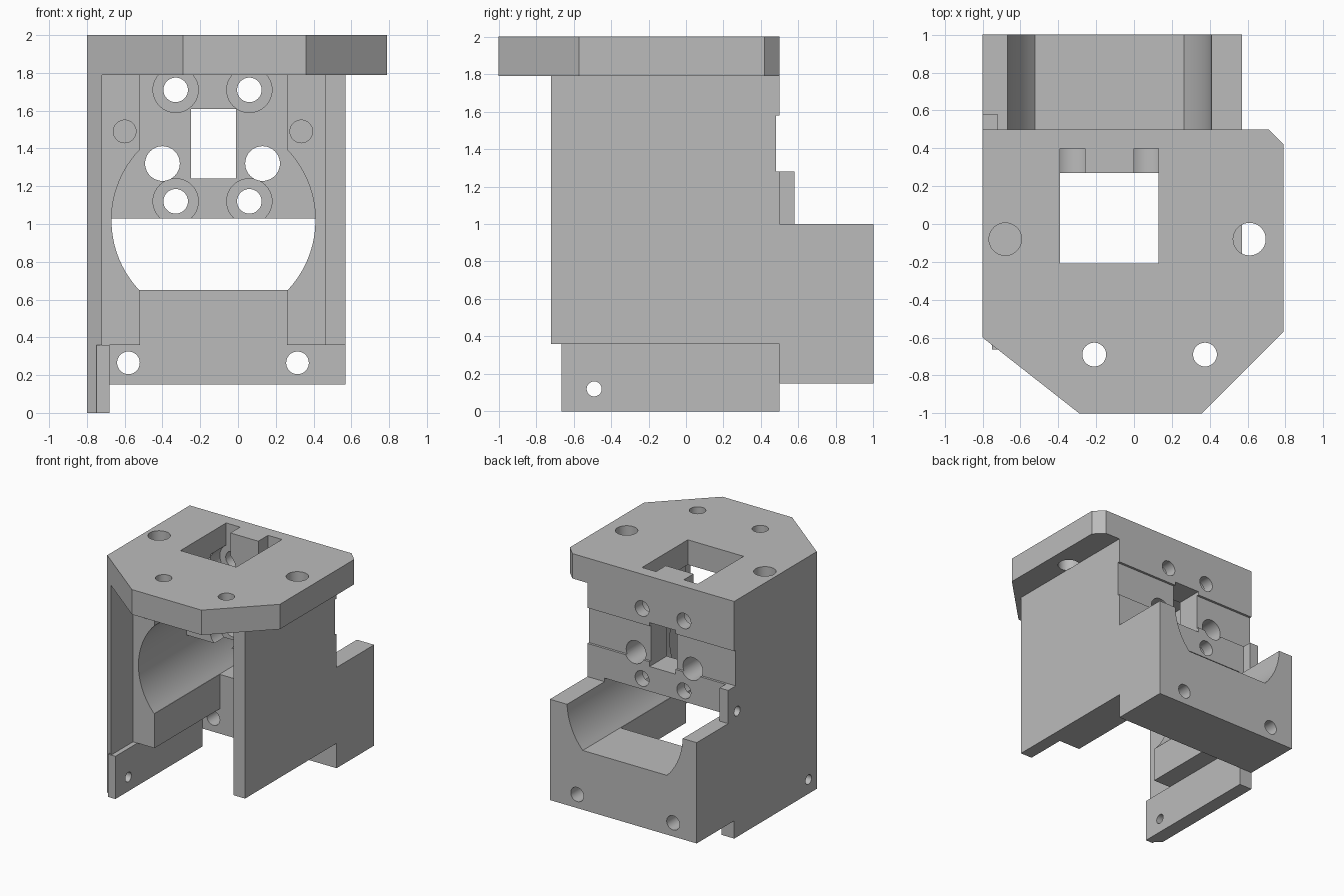
import bpy, bmesh, math

if "Cube" in bpy.data.objects:
    bpy.data.objects.remove(bpy.data.objects["Cube"], do_unlink=True)

grey = bpy.data.materials.new("plain_grey")
grey.use_nodes = True
colour = (0.5, 0.5, 0.5, 1)
grey.diffuse_color = colour
grey.node_tree.nodes["Principled BSDF"].inputs["Base Color"].default_value = colour

PLACE = {
    "x": lambda a, b, c: (c, a, b),
    "y": lambda a, b, c: (a, c, b),
    "z": lambda a, b, c: (a, b, c),
}


def prism(name, points, axis, lo, hi):
    """Extrude a flat outline along an axis from lo to hi."""
    bm = bmesh.new()
    ends = [[bm.verts.new(PLACE[axis](a, b, c)) for a, b in points] for c in (lo, hi)]
    bm.faces.new(ends[0])
    bm.faces.new(ends[1])
    n = len(points)
    for i in range(n):
        j = (i + 1) % n
        bm.faces.new((ends[0][i], ends[0][j], ends[1][j], ends[1][i]))
    bmesh.ops.recalc_face_normals(bm, faces=bm.faces)
    mesh = bpy.data.meshes.new(name)
    bm.to_mesh(mesh)
    bm.free()
    mesh.materials.append(grey)
    obj = bpy.data.objects.new(name, mesh)
    bpy.context.collection.objects.link(obj)
    return obj


def box(name, x, y, z):
    outline = [(x[0], y[0]), (x[1], y[0]), (x[1], y[1]), (x[0], y[1])]
    return prism(name, outline, "z", *z)


def rod(name, centre, radius, axis, lo, hi, sides=40):
    steps = [2 * math.pi * i / sides for i in range(sides)]
    outline = [(centre[0] + radius * math.cos(t), centre[1] + radius * math.sin(t)) for t in steps]
    return prism(name, outline, axis, lo, hi)


def combine(target, other, operation):
    """Apply a boolean and drop the helper."""
    mod = target.modifiers.new(other.name, "BOOLEAN")
    mod.operation, mod.solver, mod.object = operation, "EXACT", other
    bpy.context.view_layer.objects.active = target
    bpy.ops.object.modifier_apply(modifier=mod.name)
    bpy.data.objects.remove(other, do_unlink=True)


# Top plate with clipped corners
body = prism("mount_body", [(-.8, .5), (-.8, -.6), (-.29, -1), (.36, -1),
                            (.79, -.57), (.79, .42), (.71, .5)], "z", 1.79, 2)


def add(part):
    combine(body, part, "UNION")


def cut(part):
    combine(body, part, "DIFFERENCE")


# Side walls, bore cheeks and rear block
add(prism("left_wall", [(-.8, -.6), (-.72, -.663), (-.72, .5), (-.8, .5)], "z", 0, 1.9))
add(box("lower_rail", (-.75, -.68), (-.663, .5), (0, .36)))
add(box("right_wall", (.46, .57), (-.72, .5), (.36, 1.9)))
add(box("left_cheek", (-.76, -.52), (-.37, .5), (.36, 1.9)))
add(box("right_cheek", (.26, .5), (-.37, .5), (.36, 1.9)))
add(box("rear_block", (-.8, .57), (.5, 1), (.15, 1)))
add(box("rear_tab", (-.8, -.72), (.4, .58), (.95, 1.28)))

# Round bore with a flat floor
start = math.asin(-.37 / .54)
sweep = math.pi - 2 * start
arc = [start + sweep * i / 64 for i in range(65)]
cut(prism("bore", [(-.13 + .54 * math.cos(t), 1.02 + .54 * math.sin(t)) for t in arc],
          "y", -.5, 1.1))

# Back wall closing the upper half of the bore
add(box("back_wall", (-.7, .44), (.27, .5), (1.03, 1.9)))

# Rear groove, plate window, wall window
cut(box("rear_groove", (-.9, .7), (.48, .7), (1.28, 1.58)))
cut(box("plate_window", (-.39, .13), (-.21, .27), (1.7, 2.1)))
cut(box("wall_window", (-.25, -.01), (.2, .6), (1.24, 1.61)))
for x in (-.39, 0):
    cut(box("screw_notch", (x, x + .13), (.2, .4), (1.71, 2.1)))

# Counterbored screw holes in the back wall
for x in (-.33, .06):
    for z in (1.12, 1.71):
        cut(rod("counterbore", (x, z), .12, "y", .2, .4))
        cut(rod("screw_hole", (x, z), .065, "y", .2, .6))

# Guide holes, blind cheek holes, rear block holes
for x in (-.4, .13):
    cut(rod("guide_hole", (x, 1.32), .092, "y", .2, .6))
for x in (-.6, .335):
    cut(rod("cheek_hole", (x, 1.49), .06, "y", -.5, 0))
for x in (-.58, .315):
    cut(rod("block_hole", (x, .265), .06, "y", .4, 1.1))

# Plate holes
for x, y, radius in ((-.68, -.08, .086), (.61, -.08, .086), (-.21, -.69, .063), (.375, -.69, .063)):
    cut(rod("plate_hole", (x, y), radius, "z", 1.79 if y > -.5 else 1.7, 2.1))

# Left wall cross holes
cut(rod("rail_hole", (-.49, .12), .04, "x", -.9, -.6))
cut(rod("tab_hole", (.46, 1.06), .04, "x", -.9, -.6))

# Clean flat faces and shade the round ones
bm = bmesh.new()
bm.from_mesh(body.data)
bmesh.ops.remove_doubles(bm, verts=bm.verts, dist=1e-5)
bmesh.ops.dissolve_limit(bm, angle_limit=math.radians(.5), verts=bm.verts, edges=bm.edges)
bm.to_mesh(body.data)
bm.free()
bpy.ops.object.select_all(action="DESELECT")
body.select_set(True)
bpy.context.view_layer.objects.active = body
bpy.ops.object.shade_smooth_by_angle(angle=math.radians(30))
